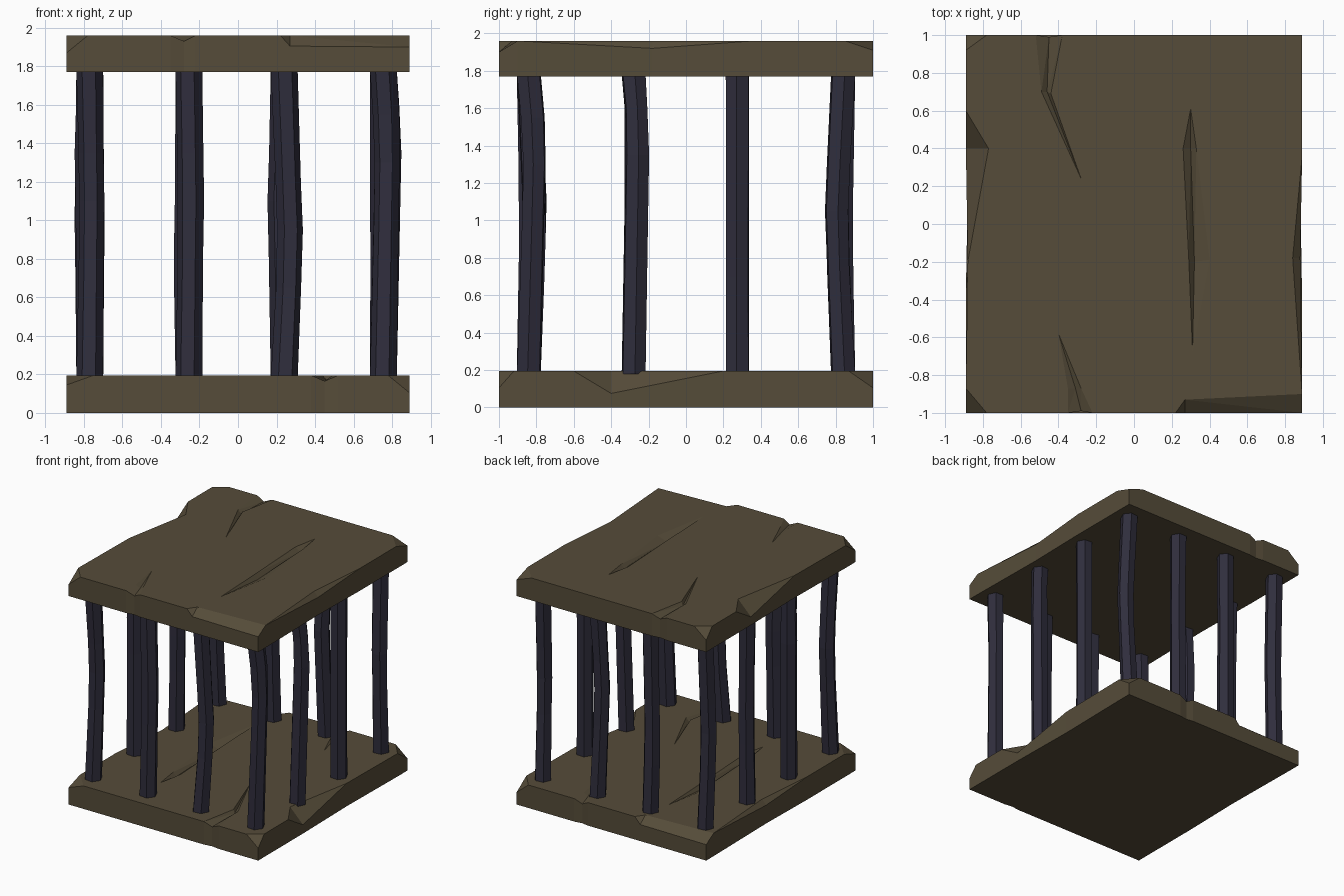
import bpy, bmesh, math, random
from mathutils import Vector
from mathutils.geometry import delaunay_2d_cdt

if "Cube" in bpy.data.objects:
    bpy.data.objects.remove(bpy.data.objects["Cube"])

random.seed(4)


def material(name, rgb):
    m = bpy.data.materials.new(name)
    m.diffuse_color = (*rgb, 1)
    m.use_nodes = True
    m.node_tree.nodes["Principled BSDF"].inputs["Base Color"].default_value = m.diffuse_color
    return m


stone = material("brown stone", (0.092, 0.072, 0.041))
iron = material("dark blue iron", (0.029, 0.027, 0.046))


def finish(name, bm, mat):
    bmesh.ops.recalc_face_normals(bm, faces=bm.faces[:])
    me = bpy.data.meshes.new(name)
    bm.to_mesh(me)
    bm.free()
    me.materials.append(mat)
    ob = bpy.data.objects.new(name, me)
    bpy.context.collection.objects.link(ob)
    return ob


# Slab outline: x, y, drop below the top surface (chipped edges and corners)
OUTLINE = [(-.89, -1, .09), (-.78, -1, 0), (-.35, -1, 0), (-.28, -.99, .03), (-.22, -1, 0),
           (.22, -1, 0), (.27, -1, .055), (.89, -1, .06), (.89, -.9, 0), (.88, -.18, .04),
           (.89, .36, 0), (.89, .85, 0), (.89, 1, .05), (.75, 1, 0), (-.38, 1, 0),
           (-.45, .99, .03), (-.52, 1, 0), (-.78, 1, 0), (-.89, 1, .09), (-.89, .92, 0),
           (-.89, .6, 0), (-.89, .4, .12), (-.88, -.2, 0), (-.89, -.87, 0)]
N = len(OUTLINE)

# Corner chips join outline points; the other lines run through inner points
LINES = [[OUTLINE[a], OUTLINE[b]] for a, b in ((1, 23), (11, 13), (17, 19))]
# edge chips: front right, right, left
for a, p, b in ((5, (.27, -.93, 0), 8), (8, (.84, -.18, 0), 10), (20, (-.77, .4, 0), 22)):
    LINES.append([OUTLINE[a], p, OUTLINE[b]])
# front crack
end = (-.4, -.58, 0)
LINES += [[OUTLINE[2], (-.35, -.87, 0), end], [OUTLINE[3], (-.31, -.87, .02), end],
          [OUTLINE[4], (-.28, -.87, 0), end]]
# back crack
end = (-.28, .24, 0)
LINES += [[OUTLINE[16], (-.49, .7, 0), end], [OUTLINE[15], (-.46, .7, .025), end],
          [OUTLINE[14], (-.44, .69, 0), end]]
# middle crack
a, b = (.3, .61, 0), (.31, -.68, 0)
LINES += [[a, (.26, .4, 0), (.29, -.19, 0), b], [a, (.3, .4, .03), (.32, -.2, .035), b],
          [a, (.33, .4, 0), (.4, -.19, 0), b]]


def slab(name, z, thick, turn):
    pts = list(OUTLINE)
    edges = [(i, (i + 1) % N) for i in range(N)]
    for line in LINES:
        for p in line:
            if p not in pts:
                pts.append(p)
        ids = [pts.index(p) for p in line]
        edges += list(zip(ids, ids[1:]))
    v2, _, faces, orig, _, _ = delaunay_2d_cdt(
        [Vector(p[:2]) for p in pts], edges, [], 1, 1e-5)
    bm = bmesh.new()
    top = [bm.verts.new((v.x, v.y, thick - (pts[o[0]][2] if o else 0)))
           for v, o in zip(v2, orig)]
    for f in faces:
        bm.faces.new([top[i] for i in f])
    # walls and flat underside
    rim = bm.edges[:]
    rim = [e for e in rim if len(e.link_faces) == 1]
    low = {}
    for e in rim:
        for v in e.verts:
            if v not in low:
                low[v] = bm.verts.new((v.co.x, v.co.y, 0))
    for e in rim:
        p, q = e.verts
        bm.faces.new((p, q, low[q], low[p]))
    bmesh.ops.holes_fill(bm, edges=[e for e in bm.edges if e.is_boundary], sides=0)
    ob = finish(name, bm, stone)
    ob.location.z = z
    ob.rotation_euler.z = turn
    return ob


slab("bottom_slab", 0, .195, math.pi)
slab("top_slab", 1.77, .19, 0)

# Bars: x, y, bend in x, bend in y, height of the bend
BARS = [(-.77, -.84, .01, .035, 1.1), (-.255, -.84, .01, .01, 1.1),
        (.24, -.84, .03, .03, .95), (.755, -.84, .02, .03, 1.3),
        (.755, -.28, .025, .02, 1.35), (.755, .275, 0, 0, 1.0),
        (.755, .84, .01, -.035, 1.05), (.24, .84, -.02, -.03, 1.1),
        (-.255, .84, -.01, -.01, .9), (-.77, .84, -.01, -.03, 1.0),
        (-.77, .275, .01, 0, 1.0), (-.77, -.28, -.01, .015, 1.35)]


def bar(i, x, y, bx, by, zb):
    bm = bmesh.new()
    spin = random.uniform(-.15, .15)
    rings = []
    for z, k in ((.18, 0), (zb - .3, .75), (zb, 1), (zb + .25, .7), (1.78, 0)):
        r = .07 if k == 0 else random.uniform(.064, .07)
        rings.append([bm.verts.new((x + bx * k + r * math.cos(spin + j * math.pi / 3),
                                    y + by * k + r * math.sin(spin + j * math.pi / 3), z))
                      for j in range(6)])
    for lo, hi in zip(rings, rings[1:]):
        for j in range(6):
            n = (j + 1) % 6
            bm.faces.new((lo[j], lo[n], hi[n], hi[j]))
    bm.faces.new(rings[0])
    bm.faces.new(rings[-1])
    finish(f"cage_bar_{i + 1}", bm, iron)


for i, b in enumerate(BARS):
    bar(i, *b)
